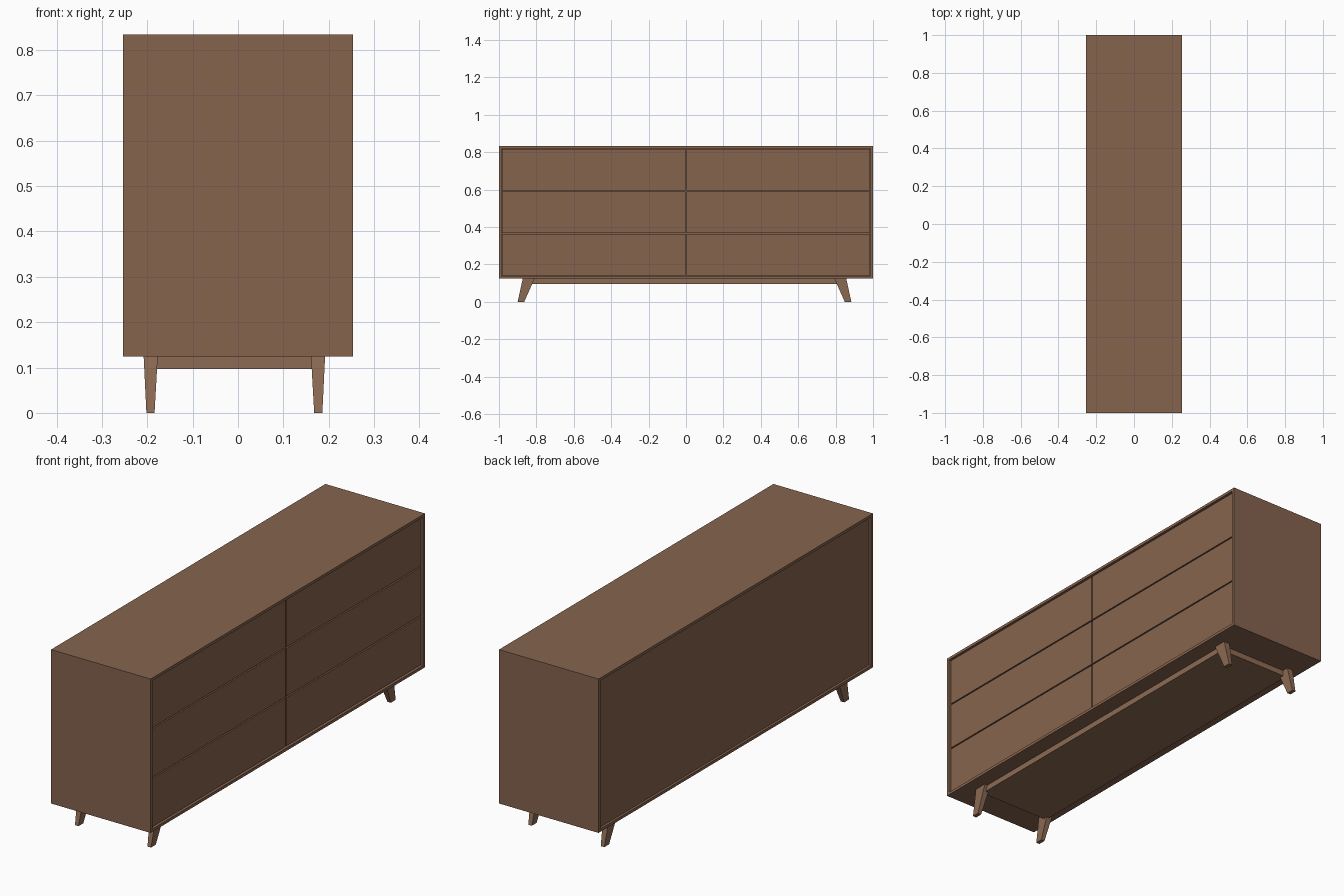
import bpy
import bmesh

old = bpy.data.objects.get("Cube")
if old:
    bpy.data.objects.remove(old, do_unlink=True)


def make_material(name, rgb):
    mat = bpy.data.materials.new(name)
    mat.use_nodes = True
    mat.diffuse_color = (*rgb, 1)
    mat.node_tree.nodes["Principled BSDF"].inputs["Base Color"].default_value = (*rgb, 1)
    return mat


wood = make_material("walnut wood", (0.24, 0.127, 0.076))
light_wood = make_material("light walnut wood", (0.265, 0.146, 0.088))


def hull(name, bottom, top, mat):
    """Six-sided solid between two rectangles given as (x0, x1, y0, y1, z)."""
    bm = bmesh.new()
    rings = []
    for x0, x1, y0, y1, z in (bottom, top):
        rings.append([bm.verts.new((x, y, z))
                      for x, y in ((x0, y0), (x1, y0), (x1, y1), (x0, y1))])
    low, high = rings
    bm.faces.new(low[::-1])
    bm.faces.new(high)
    for i in range(4):
        j = (i + 1) % 4
        bm.faces.new((low[i], low[j], high[j], high[i]))
    bmesh.ops.recalc_face_normals(bm, faces=bm.faces)
    mesh = bpy.data.meshes.new(name)
    bm.to_mesh(mesh)
    bm.free()
    mesh.materials.append(mat)
    obj = bpy.data.objects.new(name, mesh)
    bpy.context.collection.objects.link(obj)
    return obj


def box(name, x, y, z, mat=wood):
    return hull(name, (*x, *y, z[0]), (*x, *y, z[1]), mat)


# Cabinet shell
HALF_X, Z0, Z1, T = 0.254, 0.124, 0.834, 0.013
inner = 1 - T
depth = (-HALF_X, HALF_X)
box("end_panel_right", depth, (-1, -inner), (Z0, Z1))
box("end_panel_left", depth, (inner, 1), (Z0, Z1))
box("top_panel", depth, (-inner, inner), (Z1 - T, Z1))
box("bottom_panel", depth, (-inner, inner), (Z0, Z0 + T))
box("back_panel", (-0.243, -0.23), (-inner, inner), (Z0 + T, Z1 - T))
box("drawer_carcass", (-0.23, 0.225), (-inner, inner), (Z0 + T, Z1 - T))

# Drawer fronts, two columns of three, set slightly inside the shell
GAP = 0.003
row_height = (Z1 - Z0 - 2 * T) / 3
for column, y0 in enumerate((-inner, 0)):
    for row in range(3):
        z = Z0 + T + row * row_height
        box(f"drawer_front_{column + 1}_{row + 1}", (0.225, 0.245),
            (y0 + GAP, y0 + inner - GAP), (z + GAP, z + row_height - GAP))

# Plinth and splayed tapered legs
CX = CY = -0.008
box("base_plinth", (CX - 0.185, CX + 0.185), (CY - 0.835, CY + 0.835),
    (0.097, Z0), light_wood)


def span(centre, side, a, b):
    return tuple(sorted((centre + side * a, centre + side * b)))


for sx, x_name in ((1, "drawer_side"), (-1, "back_side")):
    for sy, y_name in ((1, "left"), (-1, "right")):
        foot = (*span(CX, sx, 0.176, 0.194), *span(CY, sy, 0.857, 0.892), 0)
        head = (*span(CX, sx, 0.169, 0.2), *span(CY, sy, 0.802, 0.865), Z0)
        hull(f"leg_{x_name}_{y_name}", foot, head, light_wood)
